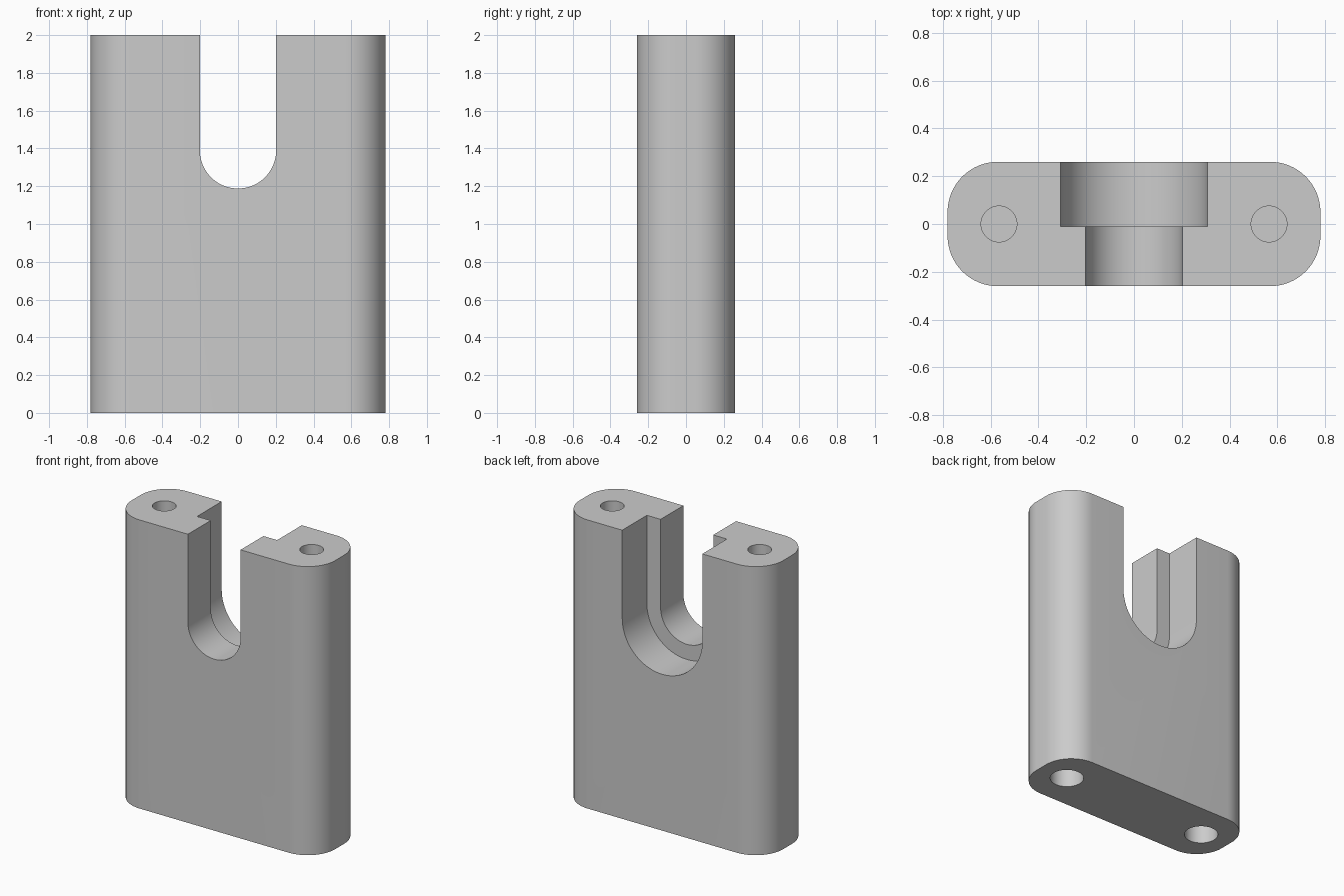
import bpy
import bmesh
from math import sin, cos, pi, radians
from mathutils import Matrix, Vector

if "Cube" in bpy.data.objects:
    bpy.data.objects.remove(bpy.data.objects["Cube"])

HEIGHT = 2.0
HALF_W, HALF_D, CORNER = 0.78, 0.26, 0.21
SLOT_Z = 1.39

grey = bpy.data.materials.new("plain_grey")
grey.use_nodes = True
colour = (0.6, 0.6, 0.6, 1)
grey.diffuse_color = colour
grey.node_tree.nodes["Principled BSDF"].inputs["Base Color"].default_value = colour


def arc(cx, cy, r, start, end, steps):
    return [(cx + r * cos(start + (end - start) * i / steps),
             cy + r * sin(start + (end - start) * i / steps)) for i in range(steps + 1)]


def prism(name, points, direction):
    """Extrude a closed outline of 3D points along a direction."""
    bm = bmesh.new()
    face = bm.faces.new([bm.verts.new(p) for p in points])
    ext = bmesh.ops.extrude_face_region(bm, geom=[face])
    moved = [v for v in ext["geom"] if isinstance(v, bmesh.types.BMVert)]
    bmesh.ops.translate(bm, verts=moved, vec=Vector(direction))
    bmesh.ops.recalc_face_normals(bm, faces=bm.faces)
    return add_object(name, bm)


def add_object(name, bm):
    mesh = bpy.data.meshes.new(name)
    bm.to_mesh(mesh)
    bm.free()
    mesh.materials.append(grey)
    obj = bpy.data.objects.new(name, mesh)
    bpy.context.collection.objects.link(obj)
    return obj


def slot_cutter(name, radius, y0, y1):
    """U-shaped slot, open at the top."""
    outline = arc(0, SLOT_Z, radius, pi, 2 * pi, 40)
    outline += [(radius, HEIGHT + 0.2), (-radius, HEIGHT + 0.2)]
    return prism(name, [(x, y0, z) for x, z in outline], (0, y1 - y0, 0))


def hole_cutter(name, x, radius, z0, z1):
    bm = bmesh.new()
    bmesh.ops.create_cone(bm, cap_ends=True, segments=48, radius1=radius, radius2=radius,
                          depth=z1 - z0, matrix=Matrix.Translation((x, 0, (z0 + z1) / 2)))
    return add_object(name, bm)


# Rounded block
cx, cy = HALF_W - CORNER, HALF_D - CORNER
outline = []
for i, (sx, sy) in enumerate([(1, 1), (-1, 1), (-1, -1), (1, -1)]):
    outline += arc(sx * cx, sy * cy, CORNER, i * pi / 2, (i + 1) * pi / 2, 16)
body = prism("body_block", [(x, y, 0) for x, y in outline], (0, 0, HEIGHT))

# Stepped slot, narrow in front and wide behind, and blind holes at both ends
cutters = [slot_cutter("narrow_slot_cutter", 0.202, -0.4, 0.1),
           slot_cutter("wide_slot_cutter", 0.307, -0.01, 0.4)]
for side, x in (("left", 0.565), ("right", -0.565)):
    cutters.append(hole_cutter(side + "_top_hole_cutter", x, 0.075, HEIGHT - 0.5, HEIGHT + 0.1))
    cutters.append(hole_cutter(side + "_bottom_hole_cutter", x, 0.108, -0.1, 0.5))

bpy.ops.object.select_all(action="DESELECT")
body.select_set(True)
bpy.context.view_layer.objects.active = body
for cutter in cutters:
    cutter.hide_render = True
    mod = body.modifiers.new(cutter.name, "BOOLEAN")
    mod.operation = "DIFFERENCE"
    mod.solver = "EXACT"
    mod.object = cutter
    bpy.ops.object.modifier_apply(modifier=mod.name)
for cutter in cutters:
    bpy.data.objects.remove(cutter)

bpy.ops.object.shade_smooth_by_angle(angle=radians(30))
